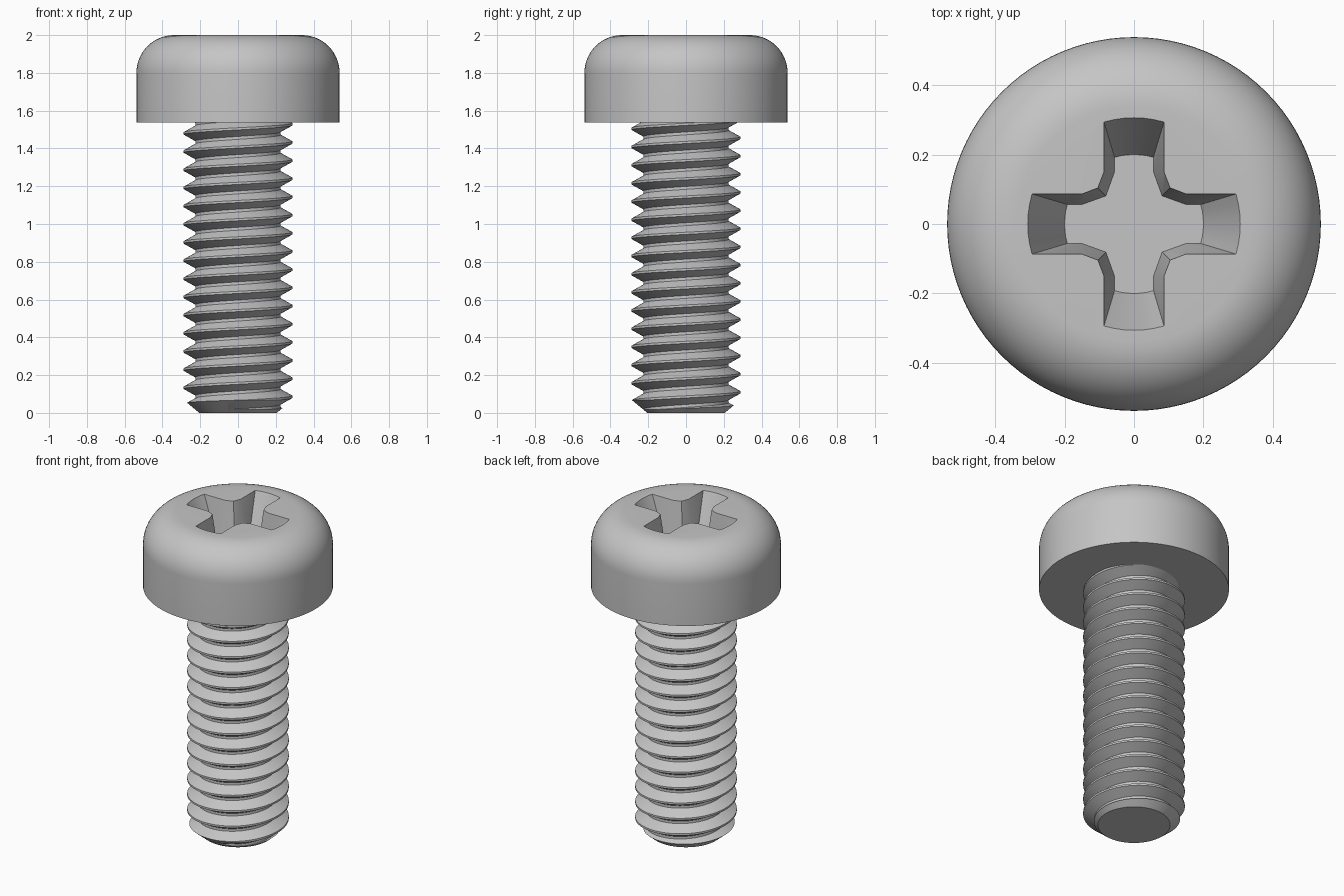
import bpy, bmesh, math
from mathutils import Vector

if "Cube" in bpy.data.objects:
    bpy.data.objects.remove(bpy.data.objects["Cube"], do_unlink=True)

PITCH = 0.0962
HEAD_BASE = 1.5385
HEAD_R = 0.538
FILLET = 0.2

steel = bpy.data.materials.new("plain grey steel")
steel.use_nodes = True
steel.diffuse_color = (0.56, 0.56, 0.56, 1)
steel.node_tree.nodes["Principled BSDF"].inputs["Base Color"].default_value = (0.56, 0.56, 0.56, 1)


def make_object(name, bm):
    bmesh.ops.recalc_face_normals(bm, faces=bm.faces)
    mesh = bpy.data.meshes.new(name)
    bm.to_mesh(mesh)
    bm.free()
    mesh.materials.append(steel)
    obj = bpy.data.objects.new(name, mesh)
    bpy.context.collection.objects.link(obj)
    return obj


def loft(name, rings):
    """Closed solid through rings that all have the same number of points."""
    bm = bmesh.new()
    loops = [[bm.verts.new(p) for p in ring] for ring in rings]
    n = len(loops[0])
    for low, high in zip(loops, loops[1:]):
        for i in range(n):
            j = (i + 1) % n
            bm.faces.new((low[i], low[j], high[j], high[i]))
    bm.faces.new(loops[0][::-1])
    bm.faces.new(loops[-1])
    return make_object(name, bm)


def lathe(name, profile, sides):
    turn = [math.tau * i / sides for i in range(sides)]
    return loft(name, [[(r * math.cos(a), r * math.sin(a), z) for a in turn] for r, z in profile])


def boolean(obj, tool, operation):
    mod = obj.modifiers.new("cut", 'BOOLEAN')
    mod.operation, mod.solver, mod.object = operation, 'EXACT', tool
    bpy.ops.object.select_all(action='DESELECT')
    bpy.context.view_layer.objects.active = obj
    obj.select_set(True)
    bpy.ops.object.modifier_apply(modifier=mod.name)
    bpy.data.objects.remove(tool, do_unlink=True)
    bpy.ops.object.shade_smooth_by_angle(angle=math.radians(25))


# Head: cylinder with a rounded upper edge
profile = [(HEAD_R, HEAD_BASE)]
for i in range(15):
    a = math.pi / 2 * i / 14
    profile.append((HEAD_R - FILLET + FILLET * math.cos(a), 2 - FILLET + FILLET * math.sin(a)))
head = lathe("screw_head", profile, 96)


# Cross recess: four tapering arms with chamfered inner corners
def cross_outline(half_width, reach, corner):
    arm = [(0.15, -half_width)]
    spread = math.asin(half_width / reach)
    for i in range(7):
        a = spread * (i / 3 - 1)
        arm.append((reach * math.cos(a), reach * math.sin(a)))
    arm += [(0.15, half_width), (corner, corner)]
    points = []
    for _ in range(4):
        points += arm
        arm = [(-y, x) for x, y in arm]
    return [Vector((x, y, 0)) for x, y in points]


DEPTH = 0.24
floor = cross_outline(0.056, 0.2, 0.081)
rim = cross_outline(0.0865, 0.306, 0.104)
levels = []
for t in (0, 1.15):
    lift = Vector((0, 0, 2 - DEPTH + t * DEPTH))
    levels.append([f.lerp(r, t) + lift for f, r in zip(floor, rim)])
boolean(head, loft("recess_cutter", levels), 'DIFFERENCE')

# Threaded shank: one thread profile swept up a right-hand helix
CREST, ROOT, TURNS, STEPS = 0.288, 0.226, 19, 72
start = HEAD_BASE - 0.0105 - 17 * PITCH
thread = [(CREST, -0.06), (CREST, 0.06), (ROOT, 0.42), (ROOT, 0.58), (CREST, 0.94)]
bm = bmesh.new()
rows = []
for s in range(TURNS * STEPS + 1):
    a = math.tau * s / STEPS
    rise = start + PITCH * s / STEPS
    rows.append([bm.verts.new((r * math.cos(a), r * math.sin(a), rise + k * PITCH)) for r, k in thread])
for a, b in zip(rows, rows[1:]):
    for k in range(len(thread) - 1):
        bm.faces.new((a[k], b[k], b[k + 1], a[k + 1]))
bmesh.ops.remove_doubles(bm, verts=bm.verts, dist=0.0001)

# Close both ends with fans to the axis
middle = start + PITCH * TURNS / 2
bottom = bm.verts.new((0, 0, start))
top = bm.verts.new((0, 0, start + PITCH * (TURNS + 0.5)))
for e in [e for e in bm.edges if e.is_boundary]:
    tip = bottom if e.verts[0].co.z < middle else top
    bm.faces.new((e.verts[0], e.verts[1], tip))
shank = make_object("threaded_shank", bm)

# Trim the shank to length with a chamfered point
envelope = lathe("shank_envelope", [(0.205, 0), (0.335, 0.108), (0.335, HEAD_BASE + 0.01)], 96)
boolean(shank, envelope, 'INTERSECT')
